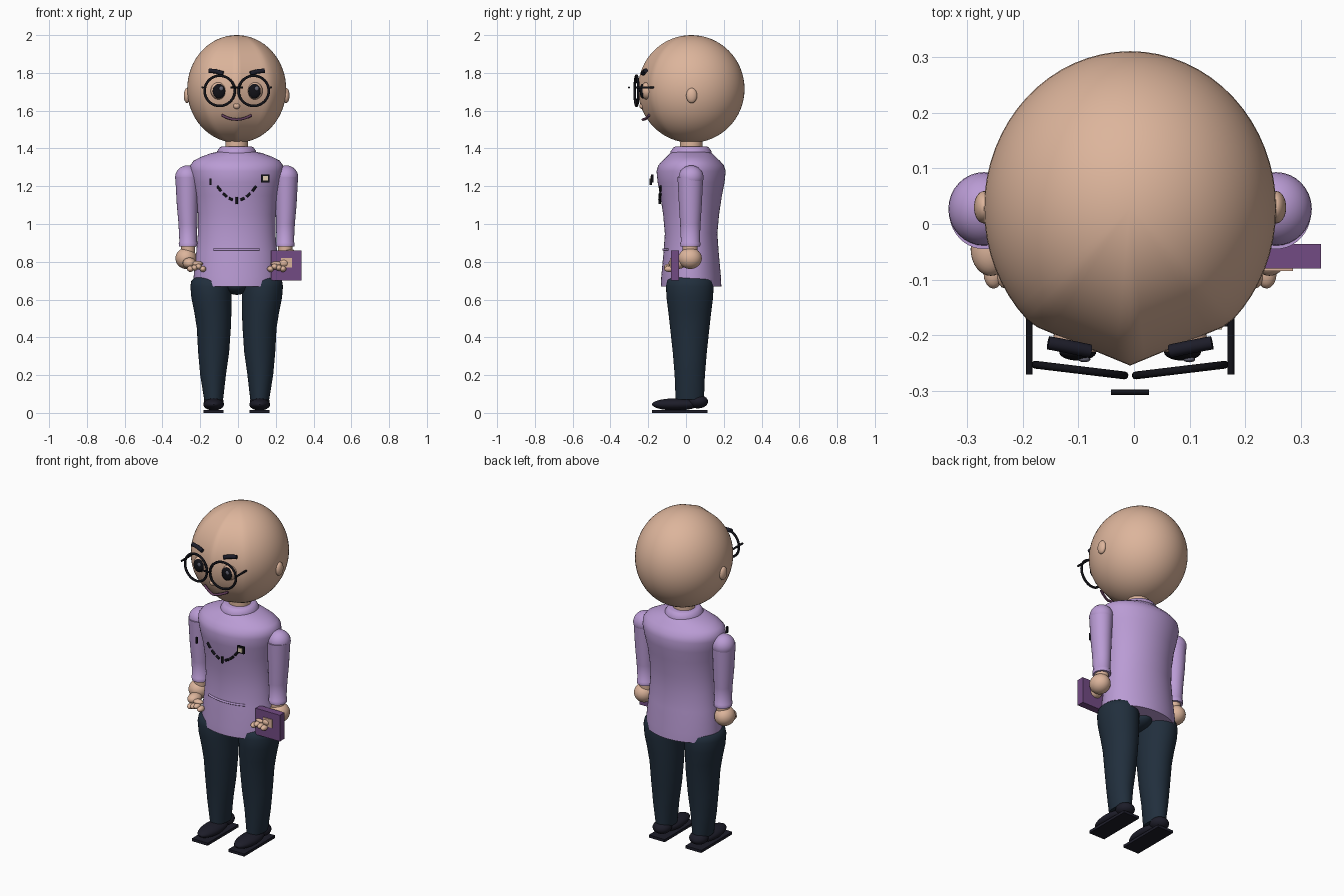
import bpy, bmesh, math
from mathutils import Vector, Matrix

cube = bpy.data.objects.get("Cube")
if cube:
    bpy.data.objects.remove(cube, do_unlink=True)

CX, CY = -0.007, 0.027  # body axis


def material(name, rgb):
    m = bpy.data.materials.new(name)
    m.use_nodes = True
    m.diffuse_color = (*rgb, 1)
    m.node_tree.nodes["Principled BSDF"].inputs["Base Color"].default_value = (*rgb, 1)
    return m


SKIN = material("skin", (0.72, 0.46, 0.33))
SHIRT = material("lavender", (0.49, 0.33, 0.66))
BOOK = material("deep_purple", (0.17, 0.07, 0.23))
PANTS = material("navy", (0.015, 0.028, 0.046))
SHOE = material("dark_shoe", (0.012, 0.012, 0.022))
BLACK = material("black", (0.006, 0.006, 0.009))
MOUTH = material("mouth_plum", (0.13, 0.05, 0.11))
CREAM = material("cream", (0.75, 0.62, 0.45))
GLINT = material("eye_glint", (0.12, 0.12, 0.16))


def add(name, bm, mat, angle=40):
    bmesh.ops.recalc_face_normals(bm, faces=bm.faces[:])
    me = bpy.data.meshes.new(name)
    bm.to_mesh(me)
    bm.free()
    me.shade_smooth()
    me.set_sharp_from_angle(angle=math.radians(angle))
    me.materials.append(mat)
    ob = bpy.data.objects.new(name, me)
    bpy.context.collection.objects.link(ob)
    return ob


def ball(name, c, r, mat, seg=32, turn=0):
    bm = bmesh.new()
    bmesh.ops.create_uvsphere(bm, u_segments=seg, v_segments=seg // 2, radius=1)
    bm.transform(Matrix.Translation(c) @ Matrix.Rotation(turn, 4, "Z") @ Matrix.Diagonal((*r, 1)))
    return add(name, bm, mat)


def box(name, c, size, mat):
    bm = bmesh.new()
    bmesh.ops.create_cube(bm, size=1)
    bm.transform(Matrix.Translation(c) @ Matrix.Diagonal((*size, 1)))
    return add(name, bm, mat)


def loft(name, rings, mat, seg=40):
    """Stack of ellipses given as (z, centre x, centre y, rx, ry)."""
    bm = bmesh.new()
    prev = None
    for z, cx, cy, rx, ry in rings:
        ring = [bm.verts.new((cx + rx * math.cos(a), cy + ry * math.sin(a), z))
                for a in (2 * math.pi * i / seg for i in range(seg))]
        if prev:
            for i in range(seg):
                j = (i + 1) % seg
                bm.faces.new((prev[i], prev[j], ring[j], ring[i]))
        else:
            bm.faces.new(ring)
        prev = ring
    bm.faces.new(prev)
    return add(name, bm, mat, 50)


def tube(name, pts, r, mat, closed=False):
    cu = bpy.data.curves.new(name, "CURVE")
    cu.dimensions = "3D"
    cu.bevel_depth = r
    cu.bevel_resolution = 3
    cu.use_fill_caps = True
    sp = cu.splines.new("POLY")
    sp.points.add(len(pts) - 1)
    for p, q in zip(sp.points, pts):
        p.co = (*q, 1)
    sp.use_cyclic_u = closed
    sp.use_smooth = True
    cu.materials.append(mat)
    ob = bpy.data.objects.new(name, cu)
    bpy.context.collection.objects.link(ob)
    return ob


# Head: sphere with the face drawn forward to a soft central ridge
bm = bmesh.new()
bmesh.ops.create_uvsphere(bm, u_segments=64, v_segments=32, radius=1)
for v in bm.verts:
    rh = math.hypot(v.co.x, v.co.y)
    if rh > 1e-4 and v.co.y < 0 and abs(v.co.x) / rh < 0.67:
        v.co.y = -rh * (1 - 0.257 * abs(v.co.x) / rh / 0.67)
bm.transform(Matrix.Translation((CX, 0.028, 1.715)) @ Matrix.Diagonal((0.262, 0.282, 0.285, 1)))
add("head", bm, SKIN, 60)
ball("nose", (CX, -0.232, 1.625), (0.018, 0.015, 0.016), SKIN, 16)

# Neck, collar, torso
loft("neck", [(1.36, CX, CY, 0.06, 0.06), (1.47, CX, CY, 0.06, 0.06)], SKIN)
loft("collar", [(1.365, CX, CY, 0.105, 0.11), (1.385, CX, CY, 0.103, 0.108),
                (1.405, CX, CY, 0.09, 0.094), (1.41, CX, CY, 0.08, 0.084)], SHIRT)
body = [(0.67, 0.225, 0.16), (0.72, 0.228, 0.158), (0.85, 0.214, 0.146), (0.95, 0.205, 0.139),
        (1.05, 0.205, 0.148), (1.15, 0.217, 0.163), (1.22, 0.234, 0.177), (1.28, 0.247, 0.183),
        (1.31, 0.246, 0.174), (1.335, 0.228, 0.152), (1.355, 0.19, 0.13), (1.375, 0.135, 0.11),
        (1.385, 0.09, 0.09)]
loft("torso", [(z, CX, CY, rx, ry) for z, rx, ry in body], SHIRT, 56)
ball("crotch", (CX, 0.02, 0.675), (0.065, 0.1, 0.05), PANTS)

for side, s in (("left", 1), ("right", -1)):
    def X(d):
        return CX + s * d

    # Sleeve and cuff
    ball(side + "_shoulder", (X(0.262), CY, 1.247), (0.064, 0.066, 0.063), SHIRT)
    sleeve = [(0.88, 0.257, 0.048), (0.9, 0.257, 0.05), (0.905, 0.257, 0.046), (1.0, 0.258, 0.05),
              (1.1, 0.261, 0.056), (1.25, 0.262, 0.063)]
    loft(side + "_sleeve", [(z, X(x), 0.023, r, r * 1.08) for z, x, r in sleeve], SHIRT)

    # Hand with curled fingers
    loft(side + "_wrist", [(0.82, X(0.257), 0.022, 0.036, 0.038),
                           (0.89, X(0.257), 0.022, 0.038, 0.04)], SKIN)
    ball(side + "_hand", (X(0.268), 0.022, 0.818), (0.056, 0.062, 0.056), SKIN)
    ball(side + "_palm", (X(0.25), -0.045, 0.792), (0.036, 0.048, 0.03), SKIN)
    for k in range(4):
        ball(f"{side}_finger_{k}", (X(0.245 - 0.022 * k), -0.088, 0.762 + 0.006 * (k % 3)),
             (0.018, 0.028, 0.016), SKIN, 16)
    ball(side + "_thumb", (X(0.21), -0.07, 0.79), (0.032, 0.022, 0.014), SKIN, 16)

    # Trouser leg
    leg = [(0.07, 0.122, 0.05, 0.075), (0.2, 0.125, 0.068, 0.08), (0.32, 0.122, 0.082, 0.09),
           (0.45, 0.121, 0.09, 0.104), (0.53, 0.126, 0.098, 0.113), (0.61, 0.134, 0.106, 0.123),
           (0.67, 0.137, 0.108, 0.126), (0.7, 0.135, 0.105, 0.12), (0.72, 0.13, 0.09, 0.1),
           (0.73, 0.13, 0.05, 0.06)]
    loft(side + "_trouser_leg", [(z, X(d), 0.02, rx, ry) for z, d, rx, ry in leg], PANTS)

    # Shoe
    box(side + "_sole", (X(0.122), -0.033, 0.008), (0.106, 0.295, 0.016), SHOE)
    ball(side + "_shoe", (X(0.122), -0.055, 0.045), (0.055, 0.125, 0.032), SHOE)
    ball(side + "_heel", (X(0.122), 0.062, 0.06), (0.052, 0.055, 0.036), SHOE)

    # Ear, eye, brow
    ball(side + "_ear", (X(0.262), 0.03, 1.68), (0.018, 0.029, 0.04), SKIN)
    ball(side + "_eyeball", (X(0.094), -0.206, 1.705), (0.044, 0.036, 0.046), SKIN)
    ball(side + "_iris", (X(0.094), -0.23, 1.703), (0.033, 0.015, 0.039), BLACK)
    ball(side + "_glint", (X(0.094) + 0.012, -0.243, 1.717), (0.011, 0.005, 0.012), GLINT, 16)
    tube(side + "_brow", [(X(d), y, z) for d, y, z in
                          ((0.072, -0.228, 1.797), (0.11, -0.22, 1.808), (0.147, -0.213, 1.812))],
         0.012, SHOE)

    # Glasses: rim and temple
    ring = []
    for i in range(40):
        a = 2 * math.pi * i / 40
        dx = 0.08 * math.cos(a)
        ring.append((X(0.09 + dx), -0.262 + 0.12 * dx, 1.705 + 0.08 * math.sin(a)))
    tube(side + "_glasses_rim", ring, 0.007, BLACK, True)
    tube(side + "_glasses_temple", [(X(0.181), -0.27, 1.723), (X(0.181), -0.165, 1.723)], 0.006, BLACK)

tube("glasses_bridge", [(CX - 0.034, -0.302, 1.722), (CX + 0.034, -0.302, 1.722)], 0.005, BLACK)

# Smiling mouth
tube("mouth", [(CX + 0.078 * t, -0.228 + 0.032 * abs(t), 1.553 + 0.023 * t * t)
               for t in (i / 6 for i in range(-6, 7))], 0.007, MOUTH)


def chest_y(x, z):
    """Front surface of the torso."""
    for a, b in zip(body, body[1:]):
        if a[0] <= z <= b[0]:
            t = (z - a[0]) / (b[0] - a[0])
            rx, ry = a[1] + t * (b[1] - a[1]), a[2] + t * (b[2] - a[2])
            return CY - ry * math.sqrt(max(0, 1 - ((x - CX) / rx) ** 2))


# Dashed neckline stitches
for i in range(-3, 4):
    def stitch(t):
        x = CX + 0.031 * t
        z = 1.125 + 0.0068 * t * t
        return Vector((x, chest_y(x, z) - 0.008, z))
    if i:
        tube(f"stitch_{i + 3}", [stitch(i - 0.33), stitch(i + 0.33)], 0.007, BLACK)
    else:
        tube("stitch_middle", [stitch(0) - Vector((0, 0, 0.018)), stitch(0) + Vector((0, 0, 0.018))],
             0.007, BLACK)

# Badge, clip mark, pocket seam
box("badge", (0.145, -0.178, 1.242), (0.045, 0.012, 0.042), BLACK)
box("badge_face", (0.145, -0.186, 1.242), (0.026, 0.006, 0.024), CREAM)
box("chest_mark", (-0.145, -0.186, 1.224), (0.01, 0.012, 0.036), BLACK)
tube("pocket_seam", [(x, chest_y(x, 0.865) - 0.002, 0.865)
                     for x in (CX + 0.02 * i for i in range(-6, 7))], 0.006, SHIRT)

# Book in the left hand
box("book", (0.255, -0.058, 0.78), (0.161, 0.044, 0.158), BOOK)
box("book_label", (0.256, -0.082, 0.795), (0.058, 0.005, 0.05), SKIN)
